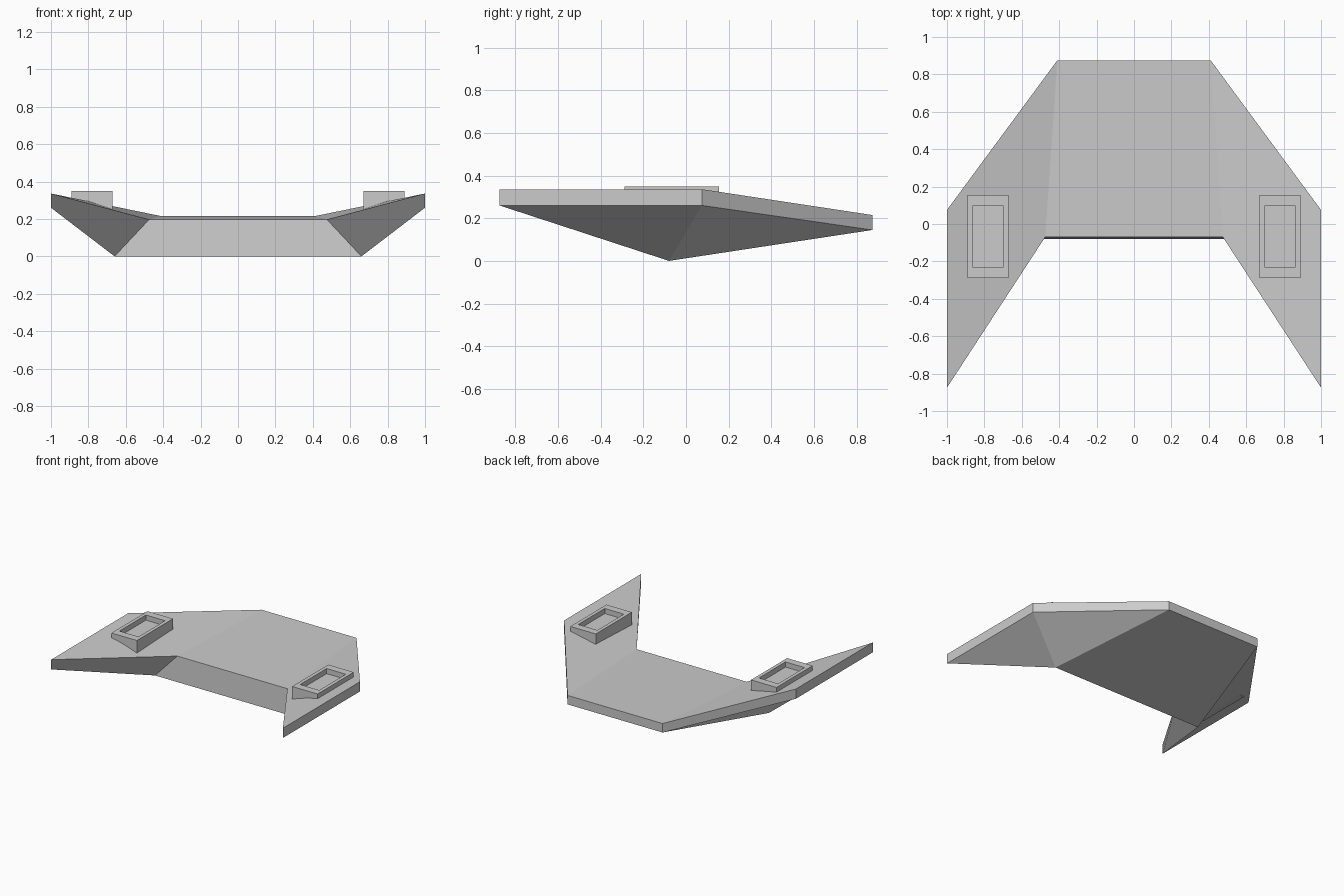
import bpy, bmesh
from mathutils import Vector

if "Cube" in bpy.data.objects:
    bpy.data.objects.remove(bpy.data.objects["Cube"])


def finish(bm, name):
    bmesh.ops.recalc_face_normals(bm, faces=bm.faces)
    me = bpy.data.meshes.new(name)
    bm.to_mesh(me)
    bm.free()
    ob = bpy.data.objects.new(name, me)
    bpy.context.collection.objects.link(ob)
    return ob


# Swept plate: points of the right half, mirrored to the left
POINTS = {
    "back_top": (0.41, 0.875, 0.215), "back_low": (0.41, 0.875, 0.145),
    "side_top": (1, 0.075, 0.336), "side_low": (1, 0.075, 0.26),
    "tip_top": (1, -0.875, 0.336), "tip_low": (1, -0.875, 0.26),
    "notch": (0.475, -0.07, 0.197), "keel": (0.66, -0.08, 0),
}
bm = bmesh.new()
halves = [{k: bm.verts.new((s * x, y, z)) for k, (x, y, z) in POINTS.items()}
          for s in (1, -1)]
for i, h in enumerate(halves):
    faces = [
        "back_top side_top tip_top notch",      # wing top
        "back_top back_low side_low side_top",  # slanted rear edge
        "side_top side_low tip_low tip_top",    # outer edge
        "notch tip_top tip_low keel",           # inner wing face
    ]
    # Wing underside, folded differently on each side
    if i == 0:
        faces += ["keel back_low side_low", "keel side_low tip_low"]
    else:
        faces += ["keel back_low tip_low", "back_low side_low tip_low"]
    for f in faces:
        bm.faces.new([h[k] for k in f.split()])
# Centre panels joining both halves
right, left = halves
ring = ["back_top", "notch", "keel", "back_low"]
for a, b in zip(ring, ring[1:] + ring[:1]):
    bm.faces.new([right[a], right[b], left[b], left[a]])
finish(bm, "swept_plate")


# Raised rectangular pads with a recess
def pad(name, side):
    bm = bmesh.new()
    bmesh.ops.create_cube(bm, size=1)
    centre = Vector((side * 0.78, -0.067, 0.29))
    for v in bm.verts:
        v.co = Vector((v.co.x * 0.22, v.co.y * 0.445, v.co.z * 0.12)) + centre
    bm.normal_update()
    top = max(bm.faces, key=lambda f: f.normal.z)
    top = bmesh.ops.extrude_discrete_faces(bm, faces=[top])["faces"][0]
    for v in top.verts:
        v.co.x = centre.x + (v.co.x - centre.x) * 0.75
        v.co.y = centre.y + (v.co.y - centre.y) * 0.735
    floor = bmesh.ops.extrude_discrete_faces(bm, faces=[top])["faces"][0]
    bmesh.ops.translate(bm, verts=floor.verts, vec=(0, 0, -0.04))
    finish(bm, name)


pad("right_pad", 1)
pad("left_pad", -1)
